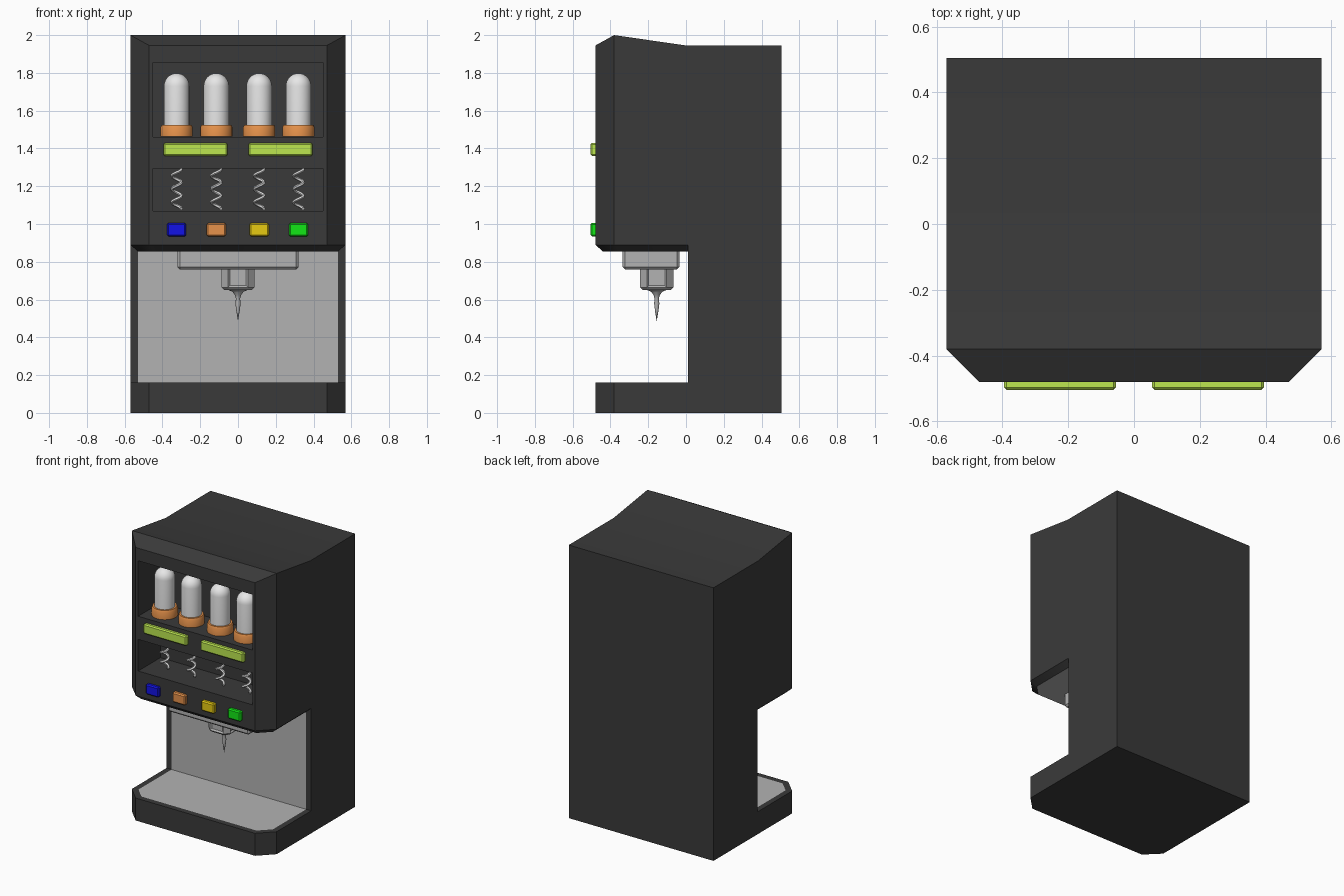
import bpy, bmesh, math
from mathutils import Vector

cube = bpy.data.objects.get("Cube")
if cube:
    bpy.data.objects.remove(cube, do_unlink=True)


def material(name, r, g, b):
    m = bpy.data.materials.new(name)
    m.use_nodes = True
    m.diffuse_color = (r, g, b, 1)
    m.node_tree.nodes["Principled BSDF"].inputs["Base Color"].default_value = (r, g, b, 1)
    return m


DARK = material("charcoal", .042, .042, .042)
GREY = material("panel grey", .45, .45, .45)
WHITE = material("white", .8, .8, .8)
LIME = material("lime", .51, .8, .08)
ORANGE = material("orange", .8, .29, .07)
BLUE = material("blue", .006, .006, .8)
YELLOW = material("yellow", .8, .6, .006)
GREEN = material("green", .006, .8, .008)


def finish(name, bm, *mats, smooth=True):
    bmesh.ops.recalc_face_normals(bm, faces=bm.faces)
    mesh = bpy.data.meshes.new(name)
    bm.to_mesh(mesh)
    bm.free()
    for m in mats:
        mesh.materials.append(m)
    ob = bpy.data.objects.new(name, mesh)
    bpy.context.collection.objects.link(ob)
    bpy.ops.object.select_all(action='DESELECT')
    ob.select_set(True)
    bpy.context.view_layer.objects.active = ob
    if smooth:
        bpy.ops.object.shade_smooth_by_angle(angle=math.radians(30))
    return ob


def box(name, lo, hi, mat, bevel=0):
    bm = bmesh.new()
    bmesh.ops.create_cube(bm, size=1)
    lo, hi = Vector(lo), Vector(hi)
    for v in bm.verts:
        v.co = (lo + hi) / 2 + v.co * (hi - lo)
    if bevel:
        bmesh.ops.bevel(bm, geom=bm.edges[:], offset=bevel, segments=1, affect='EDGES')
    return finish(name, bm, mat, smooth=False)


def lathe(name, profile, x, y, mat, steps=32):
    bm = bmesh.new()
    pts = [bm.verts.new((x + r, y, z)) for r, z in profile]
    edges = [bm.edges.new(p) for p in zip(pts, pts[1:])]
    bmesh.ops.spin(bm, geom=pts + edges, cent=(x, y, 0), axis=(0, 0, 1),
                   angle=math.tau, steps=steps)
    bmesh.ops.remove_doubles(bm, verts=bm.verts, dist=.0002)
    return finish(name, bm, mat)


# Housing: C-shaped side profile lofted across four sections, narrowed at the front corners
FRONT, CORNER, WALL = -.48, -.38, .01
full = [(.505, 0), (.505, 1.945), (0, 1.945), (CORNER, 2), (FRONT, 1.945), (FRONT, .89),
        (WALL, .89), (WALL, .16), (FRONT, .16), (FRONT, 0)]
side = [(max(y, CORNER), 2 if (y, z) == (FRONT, 1.945) else z) for y, z in full]
bm = bmesh.new()
rows = [[bm.verts.new((x, y, z)) for y, z in prof]
        for x, prof in ((-.57, side), (-.47, full), (.47, full), (.57, side))]
for a, b in zip(rows, rows[1:]):
    for i in range(len(full)):
        j = (i + 1) % len(full)
        bm.faces.new((a[i], a[j], b[j], b[i]))
bm.faces.new(rows[0])
bm.faces.new(rows[-1])
bmesh.ops.remove_doubles(bm, verts=bm.verts, dist=.0001)
bmesh.ops.recalc_face_normals(bm, faces=bm.faces)

# Grey serving bay lining: tray floor, back wall and head underside inset as one region
bay = []
for f in bm.faces:
    c, n = f.calc_center_median(), f.normal
    if (n.z > .9 and c.z < .3) or (n.z < -.9 and c.z > .5) or (n.y < -.9 and c.y > -.1):
        bay.append(f)
bmesh.ops.inset_region(bm, faces=bay, thickness=.04, use_even_offset=True, use_boundary=True)
for f in bay:
    f.material_index = 1
for v in {v for f in bay for v in f.verts}:
    if v.co.z > .8:
        v.co.z = .855
housing = finish("housing", bm, DARK, GREY, smooth=False)

# Two display windows cut in the head
for z0, z1 in ((1.07, 1.295), (1.46, 1.855)):
    cutter = box("window_cutter", (-.45, -.6, z0), (.45, -.23, z1), DARK)
    cutter.hide_render = True
    mod = housing.modifiers.new("window", 'BOOLEAN')
    mod.operation, mod.solver, mod.object = 'DIFFERENCE', 'EXACT', cutter
    bpy.context.view_layer.objects.active = housing
    bpy.ops.object.modifier_apply(modifier=mod.name)
    bpy.data.objects.remove(cutter, do_unlink=True)
bpy.ops.object.select_all(action='DESELECT')
housing.select_set(True)
bpy.context.view_layer.objects.active = housing
bpy.ops.object.shade_smooth_by_angle(angle=math.radians(30))

# Handles above the lower window
for label, s in (("left", 1), ("right", -1)):
    box(label + "_handle", (s * .225 - .17, -.505, 1.36), (s * .225 + .17, -.47, 1.43), LIME, .008)

# Four dispensers: collar, domed tube, coil and push button
DEPTH = -.36


def coil(name, x, turns=3, per_turn=16):
    curve = bpy.data.curves.new(name, 'CURVE')
    curve.dimensions, curve.bevel_depth, curve.bevel_resolution = '3D', .009, 1
    curve.use_fill_caps = True
    spline = curve.splines.new('POLY')
    count = turns * per_turn
    spline.points.add(count)
    for i, p in enumerate(spline.points):
        a = math.tau * i / per_turn
        p.co = (x + .025 * math.cos(a), DEPTH + .025 * math.sin(a), 1.08 + .21 * i / count, 1)
    curve.materials.append(WHITE)
    ob = bpy.data.objects.new(name, curve)
    bpy.context.collection.objects.link(ob)
    bpy.ops.object.select_all(action='DESELECT')
    ob.select_set(True)
    bpy.context.view_layer.objects.active = ob
    bpy.ops.object.convert(target='MESH')
    bpy.ops.object.shade_smooth_by_angle(angle=math.radians(50))


dome = [(.067 * math.cos(t), 1.73 + .068 * math.sin(t))
        for t in (math.pi / 2 * i / 8 for i in range(9))]
collar = [(0, 1.462), (.085, 1.462), (.085, 1.512), (.079, 1.525), (.06, 1.525), (0, 1.52)]
for i, (x, colour) in enumerate(zip((-.325, -.115, .112, .32), (BLUE, ORANGE, YELLOW, GREEN)), 1):
    lathe(f"collar_{i}", collar, x, DEPTH, ORANGE)
    lathe(f"tube_{i}", [(.067, 1.515)] + dome, x, DEPTH, WHITE)
    coil(f"coil_{i}", x)
    box(f"button_{i}", (x - .051, -.505, .934), (x + .051, -.47, 1.006), colour, .008)

# Dispensing head under the housing: mounting plate, valve block and spout
box("nozzle_mount", (-.32, -.335, .76), (.32, -.035, .87), GREY, .012)
NOZZLE_Y = -.155
bm = bmesh.new()
bmesh.ops.create_cube(bm, size=1)
for v in bm.verts:
    v.co = (v.co.x * .175, NOZZLE_Y + v.co.y * .175, .71 + v.co.z * .12)
uprights = [e for e in bm.edges if abs(e.verts[0].co.z - e.verts[1].co.z) > .05]
bmesh.ops.bevel(bm, geom=uprights, offset=.035, segments=1, affect='EDGES')
rim = [e for e in bm.edges if all(v.co.z < .66 for v in e.verts)]
bmesh.ops.bevel(bm, geom=rim, offset=.015, segments=1, affect='EDGES')
bm.normal_update()
panels = [f for f in bm.faces if max(abs(f.normal.x), abs(f.normal.y)) > .99]
bmesh.ops.inset_individual(bm, faces=panels, thickness=.014, depth=-.01)
finish("valve_block", bm, GREY, smooth=False)
lathe("spout", [(0, .655), (.055, .652), (.03, .642), (.017, .625), (.011, .605),
                (.014, .58), (.009, .54), (0, .485)], 0, NOZZLE_Y, GREY, steps=16)
